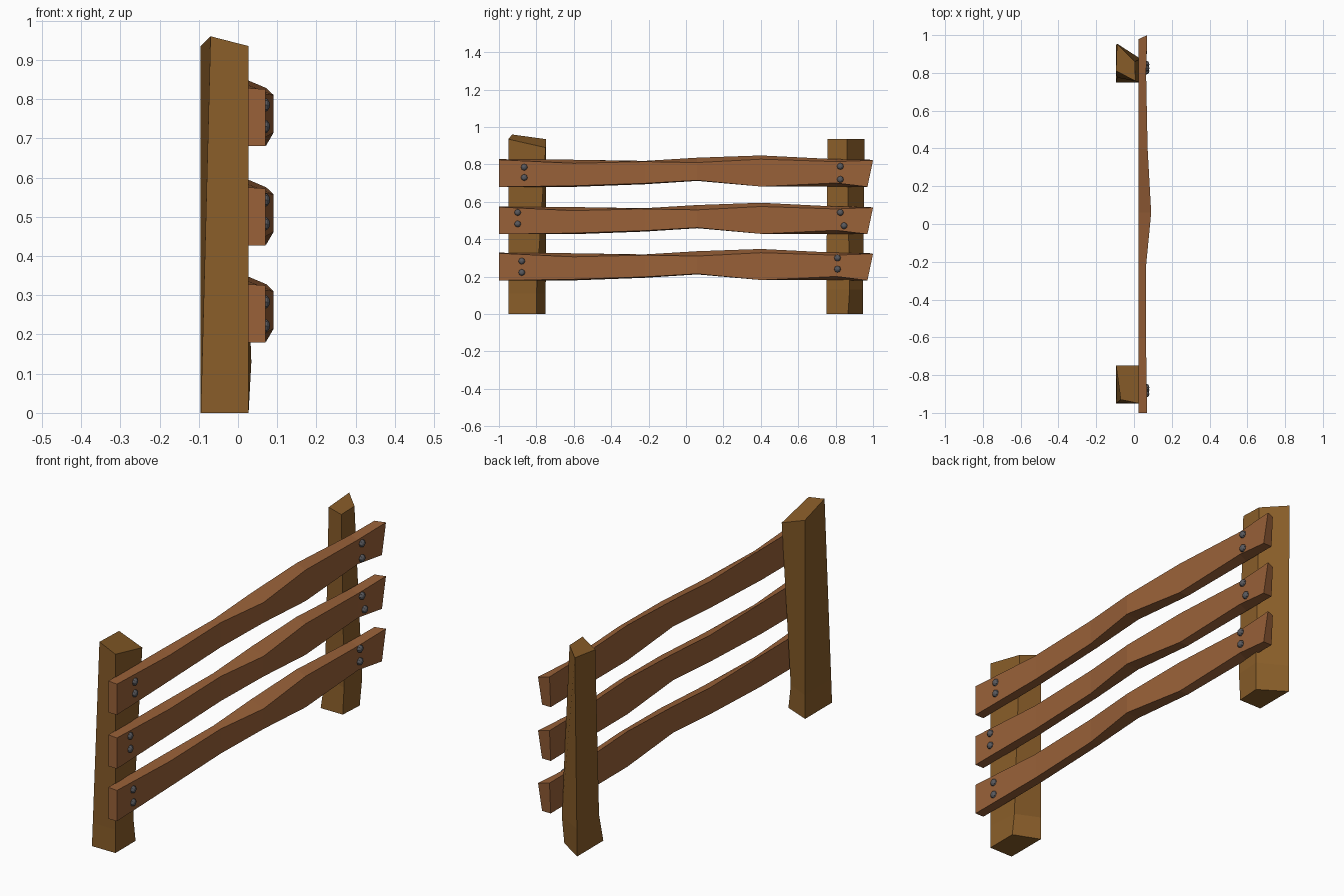
import bpy, bmesh
from mathutils import Matrix

if "Cube" in bpy.data.objects:
    bpy.data.objects.remove(bpy.data.objects["Cube"])


def material(name, rgb):
    m = bpy.data.materials.new(name)
    m.diffuse_color = (*rgb, 1)
    m.use_nodes = True
    m.node_tree.nodes["Principled BSDF"].inputs["Base Color"].default_value = m.diffuse_color
    return m


POST = material("post_wood", (0.25, 0.11, 0.022))
RAIL = material("rail_wood", (0.32, 0.12, 0.04))
IRON = material("iron", (0.10, 0.10, 0.11))


def finish(bm, name, mat):
    bmesh.ops.recalc_face_normals(bm, faces=bm.faces)
    me = bpy.data.meshes.new(name)
    bm.to_mesh(me)
    bm.free()
    me.materials.append(mat)
    ob = bpy.data.objects.new(name, me)
    bpy.context.collection.objects.link(ob)
    return ob


def loft(name, rings, mat):
    """Skin a list of four-cornered sections and cap both ends."""
    bm = bmesh.new()
    rows = [[bm.verts.new(p) for p in r] for r in rings]
    for a, b in zip(rows, rows[1:]):
        for i in range(4):
            j = (i + 1) % 4
            bm.faces.new((a[i], a[j], b[j], b[i]))
    bm.faces.new(rows[0])
    bm.faces.new(rows[-1])
    return finish(bm, name, mat)


# Posts: foot, kink and rough-sawn top (corners: front left, front right, back right, back left)
loft("front_post", [
    [(-.095, -.95, 0), (.027, -.95, 0), (.027, -.80, 0), (-.095, -.75, 0)],
    [(-.092, -.948, .11), (.027, -.95, .11), (.015, -.80, .11), (-.095, -.75, .11)],
    [(-.07, -.93, .96), (.027, -.95, .935), (.027, -.75, .89), (-.095, -.748, .935)],
], POST)
loft("back_post", [
    [(-.095, .75, 0), (.02, .75, 0), (.027, .866, 0), (-.095, .945, 0)],
    [(-.09, .775, .13), (.027, .75, .13), (.034, .875, .13), (-.095, .947, .13)],
    [(-.095, .81, .922), (.008, .757, .935), (.004, .86, .935), (-.09, .955, .937)],
], POST)

# Rail stations: y, front x, front top z, back top z, front bottom z, back bottom z
STATIONS = [
    (-1.0, .070, .825, .828, .680, .680),
    (-.60, .063, .806, .825, .686, .680),
    (-.22, .064, .815, .819, .699, .694),
    (.06, .091, .810, .836, .715, .712),
    (.40, .072, .828, .848, .682, .682),
    (.80, .064, .815, .828, .701, .681),
    (1.0, .070, .822, .826, .680, .680),
]


def rail(name, drop):
    rings = []
    for y, x, ft, bt, fb, bb in STATIONS:
        cut = .03 if y == 1 else 0      # slanted saw cut at the far end
        rings.append([(.025, y - cut * .7, bt - drop), (x, y, ft - drop),
                      (x, y - cut, fb - drop), (.025, y - cut, bb - drop)])
    loft(name, rings, RAIL)


for name, drop in (("top_rail", 0), ("middle_rail", .253), ("bottom_rail", .5)):
    rail(name, drop)

# Bolt heads, slightly flattened against the rails
BOLTS = [(-.865, .785), (-.865, .73), (.825, .79), (.825, .72),
         (-.9, .543), (-.9, .482), (.825, .543), (.845, .472),
         (-.878, .283), (-.878, .222), (.81, .30), (.81, .24)]
for n, (y, z) in enumerate(BOLTS, 1):
    bm = bmesh.new()
    bmesh.ops.create_uvsphere(
        bm, u_segments=8, v_segments=6, radius=.018,
        matrix=Matrix.Translation((.067, y, z)) @ Matrix.Diagonal((.8, 1, 1, 1))
        @ Matrix.Rotation(1.5708, 4, 'Y'))
    finish(bm, f"bolt_{n}", IRON)
